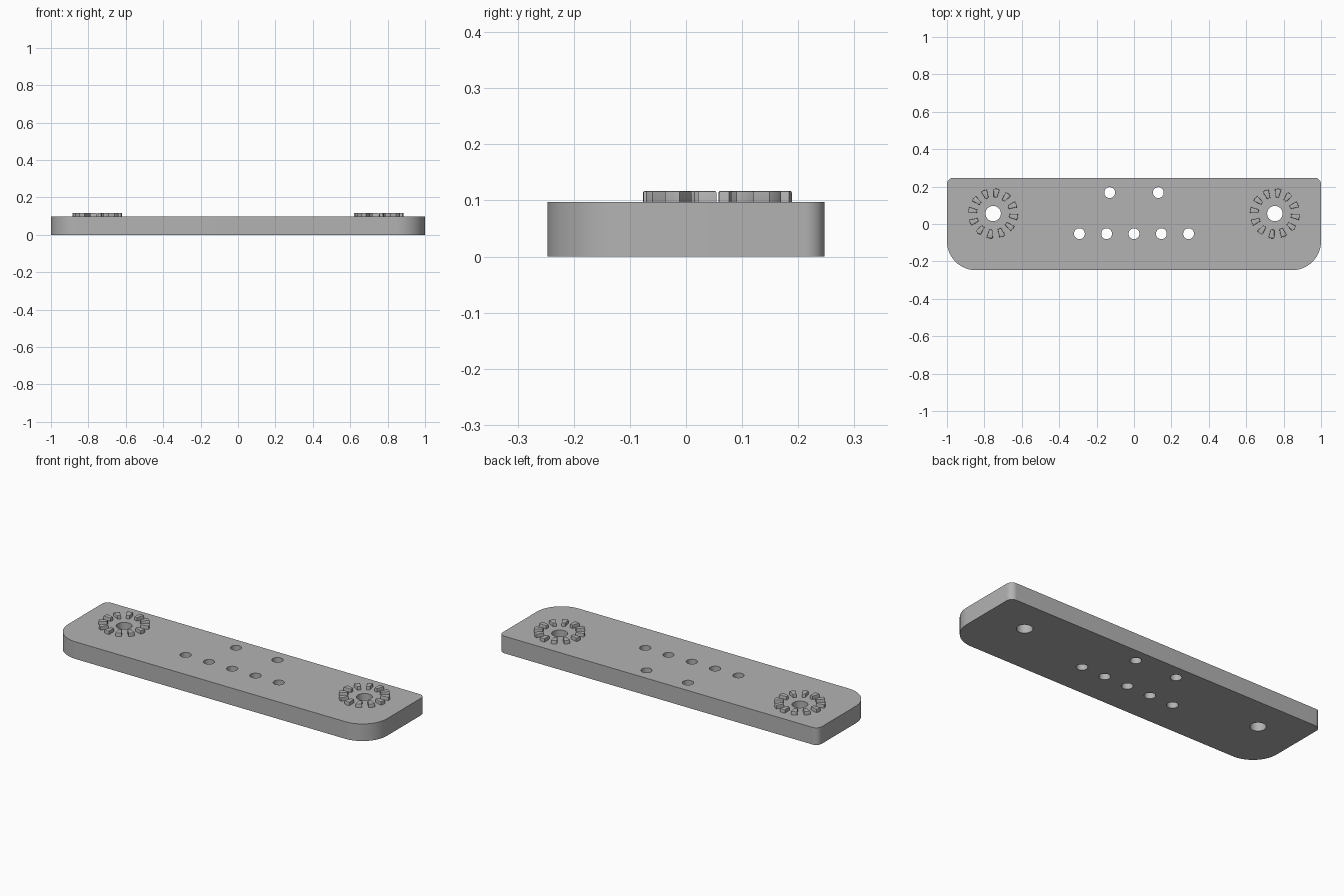
import bpy, bmesh, math
from mathutils import Matrix, Vector

if "Cube" in bpy.data.objects:
    bpy.data.objects.remove(bpy.data.objects["Cube"], do_unlink=True)

HALF_X, HALF_Y, THICK, TOP = 1.0, 0.247, 0.097, 0.117
RING_X, RING_Y, TEETH = 0.753, 0.056, 12

grey = bpy.data.materials.new("plain grey")
grey.use_nodes = True
colour = (0.45, 0.45, 0.45, 1)
grey.diffuse_color = colour
grey.node_tree.nodes["Principled BSDF"].inputs["Base Color"].default_value = colour


def make_object(name, bm):
    bmesh.ops.recalc_face_normals(bm, faces=bm.faces)
    mesh = bpy.data.meshes.new(name)
    bm.to_mesh(mesh)
    bm.free()
    mesh.materials.append(grey)
    obj = bpy.data.objects.new(name, mesh)
    bpy.context.collection.objects.link(obj)
    return obj


def extrude(bm, outline, z0, z1):
    """Solid prism from a flat outline."""
    face = bm.faces.new([bm.verts.new((x, y, z0)) for x, y in outline])
    new = bmesh.ops.extrude_face_region(bm, geom=[face], use_keep_orig=True)["geom"]
    verts = [v for v in new if isinstance(v, bmesh.types.BMVert)]
    bmesh.ops.translate(bm, verts=verts, vec=(0, 0, z1 - z0))
    return verts


def arc(cx, cy, r, a0, a1, steps):
    angles = [math.radians(a0 + (a1 - a0) * i / steps) for i in range(steps + 1)]
    return [(cx + r * math.cos(a), cy + r * math.sin(a)) for a in angles]


def smooth(obj):
    bpy.ops.object.select_all(action="DESELECT")
    obj.select_set(True)
    bpy.context.view_layer.objects.active = obj
    bpy.ops.object.shade_smooth_by_angle(angle=math.radians(30))


# Plate: small back corners, large front corners
outline = []
for sx, sy, r, start in [(1, 1, 0.035, 0), (-1, 1, 0.035, 90),
                         (-1, -1, 0.155, 180), (1, -1, 0.155, 270)]:
    outline += arc(sx * (HALF_X - r), sy * (HALF_Y - r), r, start, start + 90, 16)
bm = bmesh.new()
extrude(bm, outline, 0, THICK)
plate = make_object("plate", bm)

# Through holes
holes = [(s * RING_X, RING_Y, 0.041) for s in (-1, 1)]
holes += [(s * 0.13, 0.168, 0.029) for s in (-1, 1)]
holes += [(i * 0.146, -0.052, 0.029) for i in range(-2, 3)]
bm = bmesh.new()
for x, y, r in holes:
    bmesh.ops.create_cone(bm, cap_ends=True, segments=48, radius1=r, radius2=r,
                          depth=0.4, matrix=Matrix.Translation((x, y, 0)))
cutter = make_object("hole_cutter", bm)
cutter.hide_render = True
mod = plate.modifiers.new("holes", "BOOLEAN")
mod.operation, mod.solver, mod.object = "DIFFERENCE", "EXACT", cutter
bpy.context.view_layer.objects.active = plate
bpy.ops.object.modifier_apply(modifier=mod.name)
bpy.data.objects.remove(cutter, do_unlink=True)
smooth(plate)

# Rings of tapered locking teeth with lightly chamfered tops
tooth = [(0.087, -0.009), (0.131, -0.0165), (0.134, 0), (0.131, 0.0165), (0.087, 0.009)]
for side, name in [(-1, "right_tooth_ring"), (1, "left_tooth_ring")]:
    bm = bmesh.new()
    for i in range(TEETH):
        turn = Matrix.Rotation(math.radians(-8 + i * 360 / TEETH), 2)
        shape = [turn @ Vector(p) + Vector((side * RING_X, RING_Y)) for p in tooth]
        top = extrude(bm, shape, THICK - 0.004, TOP)
        edges = [e for e in {e for v in top for e in v.link_edges}
                 if all(v in top for v in e.verts)]
        bmesh.ops.bevel(bm, geom=edges, offset=0.003, segments=2,
                        profile=0.5, affect="EDGES")
    smooth(make_object(name, bm))
